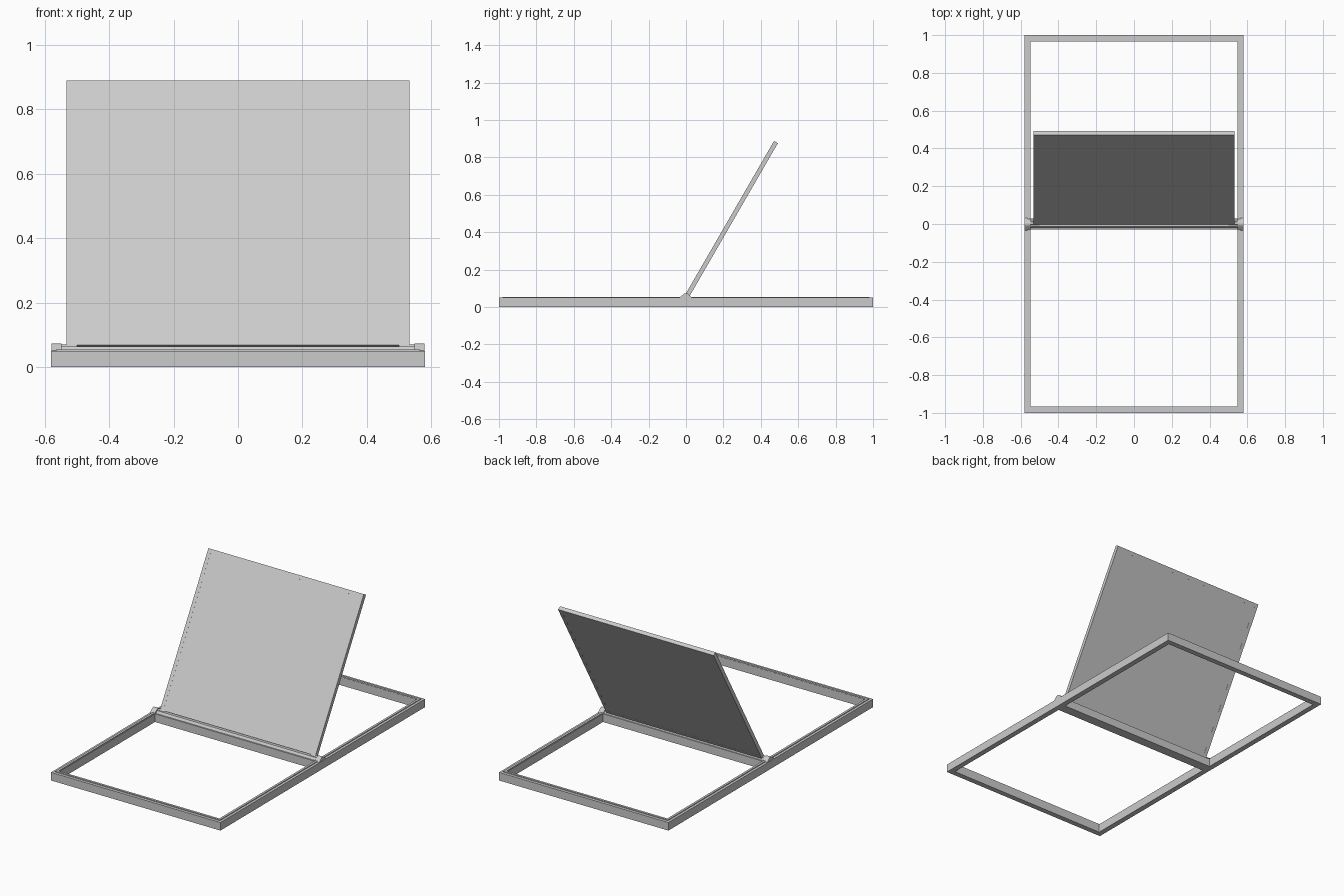
import bpy, bmesh, math
from mathutils import Matrix, Vector

if "Cube" in bpy.data.objects:
    bpy.data.objects.remove(bpy.data.objects["Cube"])

grey = bpy.data.materials.new("light_grey")
grey.diffuse_color = (0.6, 0.6, 0.6, 1)
grey.use_nodes = True
grey.node_tree.nodes["Principled BSDF"].inputs["Base Color"].default_value = grey.diffuse_color


def finish(name, bm, matrix=None):
    if matrix is not None:
        bm.transform(matrix)
    bmesh.ops.recalc_face_normals(bm, faces=bm.faces)
    me = bpy.data.meshes.new(name)
    bm.to_mesh(me)
    bm.free()
    me.materials.append(grey)
    ob = bpy.data.objects.new(name, me)
    bpy.context.collection.objects.link(ob)
    return ob


def box(name, lo, hi, matrix=None):
    bm = bmesh.new()
    lo, hi = Vector(lo), Vector(hi)
    bmesh.ops.create_cube(bm, size=1, matrix=Matrix.Translation((lo + hi) / 2)
                          @ Matrix.Diagonal((*(hi - lo), 1)))
    return finish(name, bm, matrix)


def ring(name, x, y0, y1, w, z0, z1, matrix=None):
    """Rectangular frame of bar width w, from -x..x and y0..y1."""
    bm = bmesh.new()
    outer = [(-x, y0), (x, y0), (x, y1), (-x, y1)]
    inner = [(-x + w, y0 + w), (x - w, y0 + w), (x - w, y1 - w), (-x + w, y1 - w)]
    o = [bm.verts.new((*p, z0)) for p in outer]
    i = [bm.verts.new((*p, z0)) for p in inner]
    faces = [bm.faces.new((o[k], o[(k + 1) % 4], i[(k + 1) % 4], i[k])) for k in range(4)]
    ext = bmesh.ops.extrude_face_region(bm, geom=faces, use_keep_orig=True)
    verts = [g for g in ext["geom"] if isinstance(g, bmesh.types.BMVert)]
    bmesh.ops.translate(bm, verts=verts, vec=(0, 0, z1 - z0))
    return finish(name, bm, matrix)


def prism(name, profile, x0, x1):
    """Extrude a (y, z) profile along x."""
    bm = bmesh.new()
    a = [bm.verts.new((x0, *p)) for p in profile]
    b = [bm.verts.new((x1, *p)) for p in profile]
    bm.faces.new(a)
    bm.faces.new(b)
    n = len(a)
    for k in range(n):
        bm.faces.new((a[k], a[(k + 1) % n], b[(k + 1) % n], b[k]))
    return finish(name, bm)


# Base frame with its raised inner seal and the middle beam
ring("base_frame", 0.58, -1, 1, 0.033, 0, 0.05)
ring("frame_seal", 0.564, -0.982, 0.982, 0.014, 0.049, 0.055)
box("middle_beam", (-0.55, -0.03, 0), (0.55, 0.03, 0.05))
prism("beam_ridge", [(-0.022, 0.049), (-0.012, 0.064), (0.012, 0.064), (0.022, 0.049)],
      -0.55, 0.55)

# Hinge blocks and pins at both ends of the beam
hump = [(-0.034, 0.045), (-0.034, 0.051), (-0.013, 0.069), (-0.006, 0.073),
        (0.006, 0.073), (0.013, 0.069), (0.032, 0.051), (0.032, 0.045)]
pin = [(0.003 + 0.008 * math.cos(math.tau * k / 12),
        0.062 + 0.008 * math.sin(math.tau * k / 12)) for k in range(12)]
for side, s in (("left", -1), ("right", 1)):
    prism("hinge_block_" + side, hump, s * 0.547, s * 0.579)
    prism("hinge_pin_" + side, pin, s * 0.5, s * 0.55)

# Tilted panel: rim and infill sheet
tilt = Matrix.Translation((0, 0.008, 0.063)) @ Matrix.Rotation(math.radians(60), 4, "X")
ring("panel_rim", 0.532, 0, 0.946, 0.022, -0.012, 0.012, tilt)
box("panel_sheet", (-0.511, 0.021, -0.0115), (0.511, 0.925, 0.0115), tilt)
